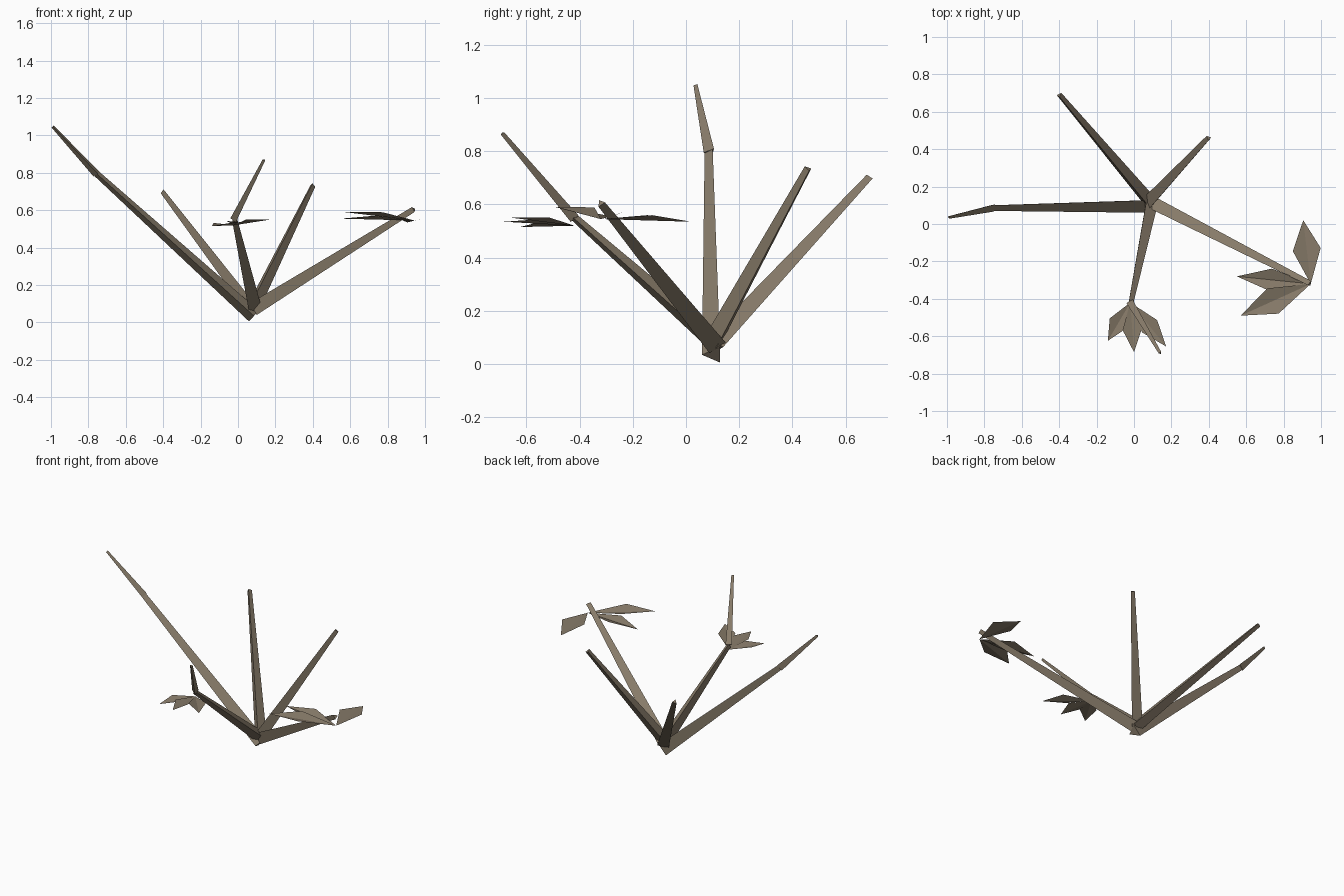
import bpy
import bmesh
from math import cos, sin, radians
from mathutils import Vector

default = bpy.data.objects.get("Cube")
if default:
    bpy.data.objects.remove(default, do_unlink=True)

UP = Vector((0, 0, 1))


def make_material(name, colour):
    mat = bpy.data.materials.new(name)
    mat.use_nodes = True
    mat.diffuse_color = colour
    shader = next(n for n in mat.node_tree.nodes if n.type == "BSDF_PRINCIPLED")
    shader.inputs["Base Color"].default_value = colour
    shader.inputs["Roughness"].default_value = 1
    return mat


dry_brown = make_material("dry brown", (0.24, 0.195, 0.14, 1))


def finish(name, bm):
    mesh = bpy.data.meshes.new(name)
    bm.to_mesh(mesh)
    bm.free()
    mesh.materials.append(dry_brown)
    obj = bpy.data.objects.new(name, mesh)
    bpy.context.collection.objects.link(obj)
    return obj


def stem(name, start, end, start_radius, end_radius, facing):
    """Tapered three-sided stem; facing turns its first side about the axis."""
    start, end = Vector(start), Vector(end)
    axis = (end - start).normalized()
    side = axis.cross(UP).normalized()
    top = side.cross(axis)
    bm = bmesh.new()
    rings = []
    for centre, radius in ((start, start_radius), (end, end_radius)):
        ring = []
        for corner in range(3):
            a = radians(facing - 60 + 120 * corner)
            ring.append(bm.verts.new(centre + radius * (cos(a) * side + sin(a) * top)))
        rings.append(ring)
        bm.faces.new(ring)
    low, high = rings
    for i in range(3):
        j = (i + 1) % 3
        bm.faces.new((low[i], low[j], high[j], high[i]))
    bmesh.ops.recalc_face_normals(bm, faces=bm.faces)
    return finish(name, bm)


def leaf(name, base, tip, half_width, lift):
    """Kite-shaped leaf folded upwards along its midrib."""
    base, tip = Vector(base), Vector(tip)
    across = UP.cross(tip - base).normalized() * half_width
    middle = base.lerp(tip, 0.54) + UP * lift
    bm = bmesh.new()
    b, t, left, right = [bm.verts.new(p) for p in (base, tip, middle + across, middle - across)]
    bm.faces.new((b, t, left))
    bm.faces.new((b, right, t))
    return finish(name, bm)


# Main stems fanning out from the root
fork_right = (-0.755, 0.09, 0.795)
fork_front = (-0.02, -0.42, 0.55)
stem("right_stem", (0.085, 0.105, 0.035), fork_right, 0.045, 0.02, 120)
stem("front_stem", (0.085, 0.11, 0.08), fork_front, 0.042, 0.017, 240)
stem("left_stem", (0.09, 0.11, 0.075), (0.94, -0.32, 0.605), 0.042, 0.017, 110)
stem("back_right_stem", (0.085, 0.11, 0.07), (-0.4, 0.69, 0.7), 0.042, 0.016, 50)
stem("back_left_stem", (0.075, 0.105, 0.08), (0.4, 0.46, 0.735), 0.042, 0.016, 0)

# Thin twigs continuing two of the stems
stem("right_twig", fork_right, (-0.99, 0.037, 1.047), 0.024, 0.009, 120)
stem("front_twig", fork_front, (0.14, -0.69, 0.868), 0.022, 0.009, 90)

# Leaves of the left stem
left_node = (0.945, -0.32, 0.545)
for name, tip, width in (
    ("left_leaf_back", (0.905, 0.02, 0.535), 0.075),
    ("left_leaf_inner", (0.55, -0.28, 0.555), 0.06),
    ("left_leaf_front", (0.57, -0.49, 0.59), 0.074),
):
    leaf(name, left_node, tip, width, 0.02)

# Leaves of the front stem
front_node = (-0.02, -0.42, 0.52)
for name, tip in (
    ("front_leaf_right", (-0.14, -0.625, 0.515)),
    ("front_leaf_middle", (0, -0.685, 0.535)),
    ("front_leaf_left", (0.172, -0.655, 0.55)),
):
    leaf(name, front_node, tip, 0.052, 0.015)
